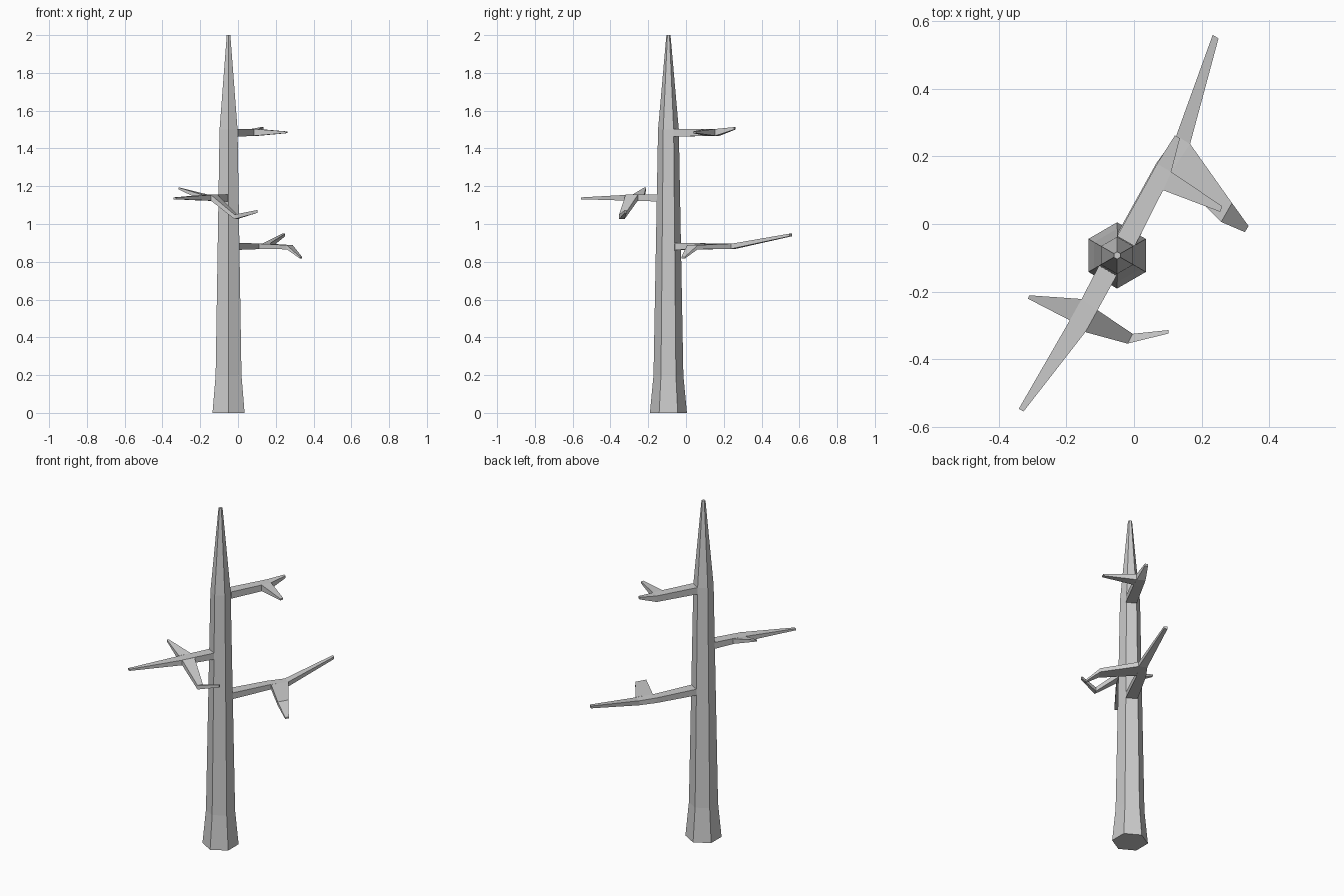
import bpy, bmesh, math

CX, CY = -0.05, -0.093


def finish(bm, name):
    bmesh.ops.recalc_face_normals(bm, faces=bm.faces)
    mesh = bpy.data.meshes.new(name)
    bm.to_mesh(mesh)
    bm.free()
    obj = bpy.data.objects.new(name, mesh)
    bpy.context.collection.objects.link(obj)
    return obj


def loft(name, rings, cap_start=True):
    """Skin a list of equal-length point rings, flat shaded."""
    bm = bmesh.new()
    vs = [[bm.verts.new(p) for p in ring] for ring in rings]
    n = len(vs[0])
    for a, b in zip(vs, vs[1:]):
        for i in range(n):
            j = (i + 1) % n
            bm.faces.new((a[i], a[j], b[j], b[i]))
    if cap_start:
        bm.faces.new(vs[0][::-1])
    bm.faces.new(vs[-1])
    return finish(bm, name)


def limb(name, stations, cap_start=True):
    """Each station: left x, y, right x, y, bottom z, top z."""
    rings = [[(lx, ly, lo), (rx, ry, lo), (rx, ry, hi), (lx, ly, hi)]
             for lx, ly, rx, ry, lo, hi in stations]
    return loft(name, rings, cap_start)


# Six-sided tapering trunk, corners towards +y and -y
profile = [(0.098, 0), (0.079, 0.2), (0.055, 1.5), (0.011, 2.0)]
loft("trunk", [[(CX + r * math.cos(math.radians(30 + 60 * i)),
                 CY + r * math.sin(math.radians(30 + 60 * i)), z)
                for i in range(6)] for r, z in profile])

# Lower branch, with a drooping side prong
limb("lower_branch", [
    (-0.053, -0.035, 0.003, -0.067, 0.863, 0.900),
    (0.066, 0.180, 0.110, 0.154, 0.867, 0.897),
    (0.125, 0.261, 0.166, 0.237, 0.868, 0.895),
    (0.233, 0.560, 0.250, 0.549, 0.935, 0.949)])
limb("lower_prong", [
    (0.166, 0.237, 0.110, 0.154, 0.868, 0.896),
    (0.290, 0.062, 0.258, 0.006, 0.866, 0.888),
    (0.339, -0.006, 0.328, -0.024, 0.817, 0.826)], False)

# Middle branch, with a rising prong and a bent hanging prong
limb("middle_branch", [
    (-0.050, -0.150, -0.102, -0.120, 1.119, 1.157),
    (-0.108, -0.255, -0.155, -0.222, 1.123, 1.156),
    (-0.144, -0.320, -0.190, -0.285, 1.124, 1.154),
    (-0.327, -0.555, -0.341, -0.547, 1.131, 1.141)])
limb("middle_prong_rising", [
    (-0.190, -0.285, -0.155, -0.222, 1.124, 1.155),
    (-0.314, -0.221, -0.310, -0.211, 1.183, 1.193)], False)
limb("middle_prong_hanging", [
    (-0.108, -0.255, -0.144, -0.320, 1.124, 1.155),
    (-0.004, -0.325, -0.019, -0.354, 1.026, 1.050),
    (0.102, -0.314, 0.102, -0.324, 1.059, 1.074)], False)

# Upper branch, forked at the end
limb("upper_branch", [
    (-0.050, -0.036, 0.002, -0.066, 1.463, 1.503),
    (0.040, 0.127, 0.086, 0.100, 1.466, 1.503),
    (0.068, 0.178, 0.110, 0.154, 1.467, 1.503),
    (0.121, 0.262, 0.136, 0.254, 1.500, 1.513)])
limb("upper_prong", [
    (0.110, 0.154, 0.086, 0.100, 1.467, 1.503),
    (0.261, 0.053, 0.255, 0.036, 1.481, 1.490)], False)
